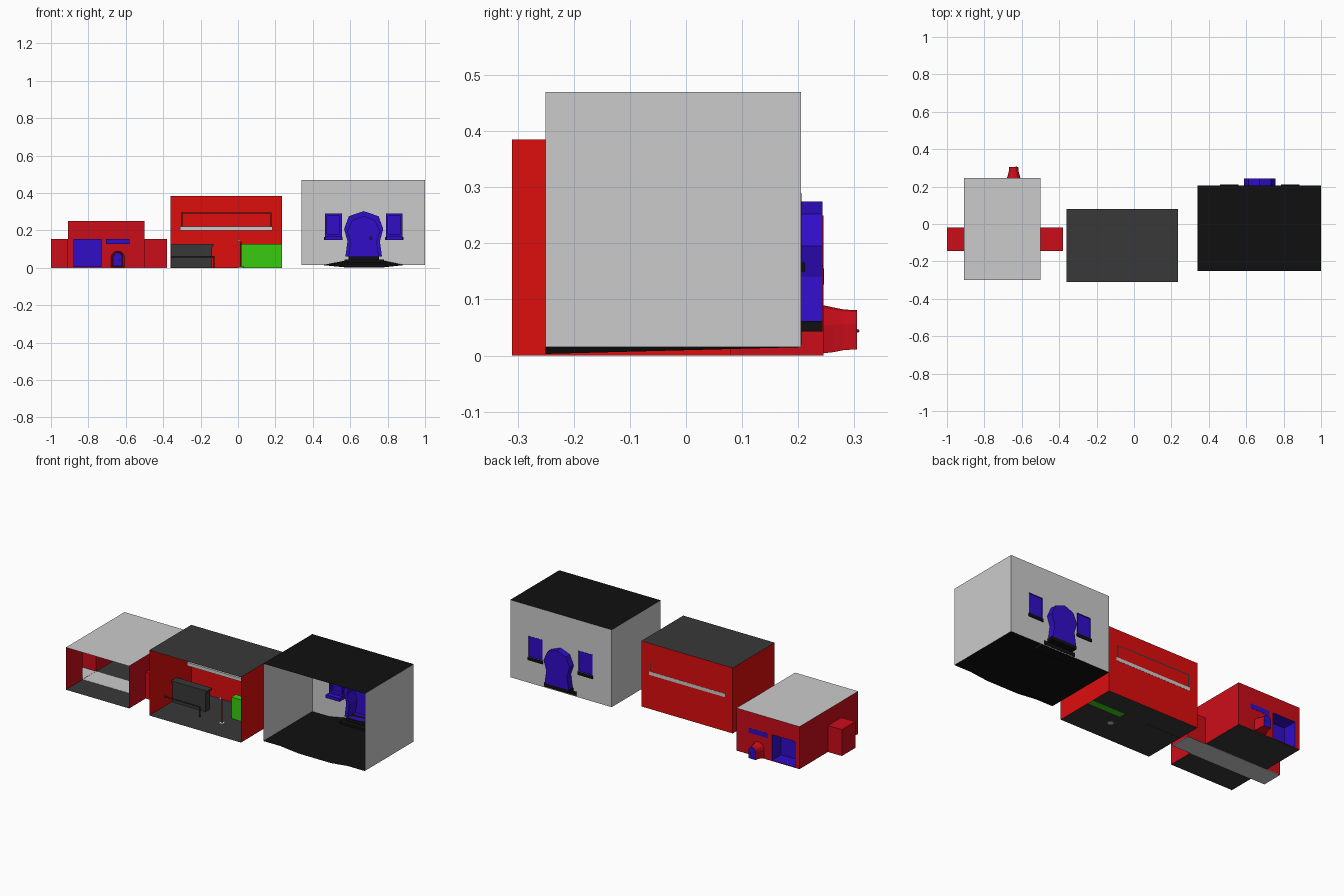
import bpy, bmesh, math
from mathutils import Vector

if "Cube" in bpy.data.objects:
    bpy.data.objects.remove(bpy.data.objects["Cube"])


def mat(name, r, g, b):
    m = bpy.data.materials.new(name)
    m.diffuse_color = (r, g, b, 1)
    m.use_nodes = True
    m.node_tree.nodes["Principled BSDF"].inputs["Base Color"].default_value = m.diffuse_color
    return m


CRIMSON = mat("crimson", .6, .004, .01)
RED = mat("red", .73, .004, .004)
BLUE = mat("blue", .03, .004, .58)
GREEN = mat("green", .04, .6, .005)
DARK = mat("dark_grey", .04, .04, .04)
BLACK = mat("black", .005, .005, .005)
GREY = None


def finish(bm, name, m):
    me = bpy.data.meshes.new(name)
    bm.to_mesh(me)
    bm.free()
    ob = bpy.data.objects.new(name, me)
    bpy.context.collection.objects.link(ob)
    if m:
        me.materials.append(m)
    return ob


def rect(u0, u1, v0, v1):
    return [(u0, v0), (u1, v0), (u1, v1), (u0, v1)]


def place(axis, pos, u, v):
    return {"X": (pos, u, v), "Y": (u, pos, v), "Z": (u, v, pos)}[axis]


def panel(name, axis, pos, outer, m, holes=()):
    """Flat sheet across an axis, with optional polygon holes."""
    bm = bmesh.new()
    for loop in [outer, *holes]:
        vs = [bm.verts.new(place(axis, pos, u, v)) for u, v in loop]
        if holes:
            for a, b in zip(vs, vs[1:] + vs[:1]):
                bm.edges.new((a, b))
        else:
            bm.faces.new(vs)
    if holes:
        bmesh.ops.triangle_fill(bm, edges=bm.edges[:], use_beauty=True,
                                normal=Vector(place(axis, 1, 0, 0)))
    return finish(bm, name, m)


def box(name, x0, x1, y0, y1, z0, z1, m):
    bm = bmesh.new()
    bmesh.ops.create_cube(bm, size=1)
    for v in bm.verts:
        v.co = ((x0 + x1) / 2 + v.co.x * (x1 - x0), (y0 + y1) / 2 + v.co.y * (y1 - y0),
                (z0 + z1) / 2 + v.co.z * (z1 - z0))
    return finish(bm, name, m)


def loft(name, rings, m):
    """Open tube through (y, outline) rings with outlines in x, z."""
    bm = bmesh.new()
    rows = [[bm.verts.new((u, y, v)) for u, v in ring] for y, ring in rings]
    n = len(rows[0])
    for a, b in zip(rows, rows[1:]):
        for i in range(n):
            j = (i + 1) % n
            bm.faces.new((a[i], a[j], b[j], b[i]))
    return finish(bm, name, m)


def post(name, x, y, z0, z1, r, m):
    bpy.ops.mesh.primitive_cylinder_add(vertices=16, radius=r, depth=z1 - z0,
                                        location=(x, y, (z0 + z1) / 2))
    ob = bpy.context.object
    ob.name = name
    if m:
        ob.data.materials.append(m)
    bpy.ops.object.shade_smooth_by_angle()
    return ob


def knob(name, x, y, z, r, m):
    bpy.ops.mesh.primitive_uv_sphere_add(segments=10, ring_count=6, radius=r, location=(x, y, z))
    bpy.context.object.name = name
    bpy.context.object.data.materials.append(m)


def shell(name, x0, x1, y0, y1, z0, z1, wall, roof, back_holes=(), side_holes=()):
    """Room with an open front: back, two sides and roof."""
    panel(name + "_back_wall", "Y", y1, rect(x0, x1, z0, z1), wall, back_holes)
    panel(name + "_left_wall", "X", x0, rect(y0, y1, z0, z1), wall, side_holes)
    panel(name + "_right_wall", "X", x1, rect(y0, y1, z0, z1), wall, side_holes)
    panel(name + "_roof", "Z", z1, rect(x0, x1, y0, y1), roof)


# Small left room
def arch(w, h, z0):
    r = w / 2
    pts = [(-.643 + r * math.cos(a), h - r + r * math.sin(a))
           for a in [math.pi * i / 6 for i in range(7)]]
    return [(-.643 - r, z0), (-.643 + r, z0)] + pts


hole = arch(.074, .09, .004)
door = rect(-.88, -.73, .004, .155)
slot = rect(-.705, -.58, .127, .155)
shell("small_room", -.91, -.5, -.3, .245, 0, .25, CRIMSON, GREY,
      [door, slot, hole], [rect(-.145, -.02, .004, .155)])
panel("small_room_floor", "Z", .0015, rect(-.91, -.5, -.3, .245), DARK)

# Cross passage and its pale walkway
box("walkway", -1, -.38, -.145, -.02, 0, .003, GREY)
for side, xa, xb in (("left", -.91, -1), ("right", -.5, -.38)):
    for end, y in (("front", -.145), ("rear", -.02)):
        panel(f"{side}_passage_{end}_wall", "Y", y, rect(xa, xb, 0, .155), CRIMSON)
    panel(f"{side}_passage_roof", "Z", .155, rect(xa, xb, -.145, -.02), CRIMSON)
    panel(f"{side}_passage_end", "X", xb, rect(-.145, -.02, 0, .155), CRIMSON)

# Recessed door, high slot window and small tapering tunnel
loft("recess_sides", [(.16, door), (.245, door)], BLUE)
panel("recess_door", "Y", .16, door, BLUE)
box("slot_window", -.705, -.58, .23, .246, .127, .155, BLUE)
end = arch(.048, .081, .011)
loft("tunnel", [(.243, hole), (.262, arch(.062, .086, .006)), (.282, arch(.052, .082, .01)),
                (.305, end)], CRIMSON)
panel("tunnel_door", "Y", .305, end, BLUE)
knob("tunnel_door_knob", -.63, .306, .044, .003, DARK)

# Middle room with serving counters
shell("middle_room", -.36, .235, -.31, .08, 0, .385, RED, DARK,
      [rect(-.31, .185, .2, .22)])
panel("middle_room_floor", "Z", .001, rect(-.36, .235, -.31, .08), DARK)
box("wall_shelf", -.31, .185, -.03, .081, .2, .22, GREY)
box("shelf_rail_top", -.305, .18, .07, .08, .29, .297, DARK)
for side, x in (("left", -.305), ("right", .173)):
    box(f"shelf_rail_{side}", x, x + .007, .07, .08, .22, .29, DARK)
box("dark_counter", -.355, -.14, -.1, -.06, 0, .115, DARK)
box("dark_counter_top", -.36, -.13, -.105, -.055, .115, .127, DARK)
box("green_counter", .02, .234, -.09, -.05, 0, .127, GREEN)
rail = post("foot_rail", -.245, -.17, -.055, .175, .004, DARK)
rail.rotation_euler = (0, math.pi / 2, 0)
rail.location.z = .06
post("foot_rail_post", -.13, -.17, 0, .064, .004, DARK)
post("stand_base", .015, -.17, 0, .006, .016, GREY)
post("stand_pole", .015, -.17, .006, .14, .003, RED)
knob("stand_top", .005, -.17, .145, .007, GREY)


# Large right room: keyhole doorway made of an eight-sided head on a base
def keyhole(grow):
    half = [(.078, .062), (.067, .14), (.085, .195), (.06, .252), (0, .275)]
    g = [(u + grow * .7 if u else 0, v + grow * (v - .13) * 7 if v > .13 else v) for u, v in half]
    return [(.672 + u, v) for u, v in g] + [(.672 - u, v) for u, v in g[-2::-1]]


inner, outer = keyhole(0), keyhole(.028)
windows = [rect(.465, .555, .168, .29), rect(.79, .88, .168, .29)]
shell("large_room", .34, 1, -.25, .205, .015, .47, GREY, BLACK, [inner, *windows])
loft("doorway_frame", [(.205, inner), (.17, inner), (.17, outer), (.205, outer)], BLUE)
loft("doorway_sides", [(.205, inner), (.243, inner)], BLUE)
panel("doorway_door", "Y", .243, inner, BLUE)
knob("doorway_knob", .71, .236, .16, .008, DARK)

# Floor with a ramped path up to the doorway
bm = bmesh.new()
xs = [.34, .45, .57, .78, .89, 1]
rows = []
for y, z in ((-.25, .003), (.205, .038)):
    rows.append([bm.verts.new((x, y, z if i in (2, 3) else .015)) for i, x in enumerate(xs)])
for i in range(5):
    bm.faces.new((rows[0][i], rows[0][i + 1], rows[1][i + 1], rows[1][i]))
finish(bm, "large_room_floor", BLACK)
box("door_step_low", .57, .78, .13, .206, .02, .045, BLACK)
box("door_step_high", .59, .755, .16, .243, .043, .062, BLACK)

# Windows with frames and sills
for side, w in zip(("left", "right"), windows):
    x0, x1 = w[0][0], w[1][0]
    panel(f"{side}_window_pane", "Y", .2, w, BLUE)
    trim = rect(x0 + .012, x1 - .012, .18, .278)
    loft(f"{side}_window_frame", [(.206, w), (.18, w), (.18, trim), (.2, trim)], BLUE)
    box(f"{side}_window_sill", x0, x1, .15, .205, .15, .168, BLUE)
    box(f"{side}_outer_sill", x0 - .004, x1 + .004, .2, .212, .15, .166, BLACK)
